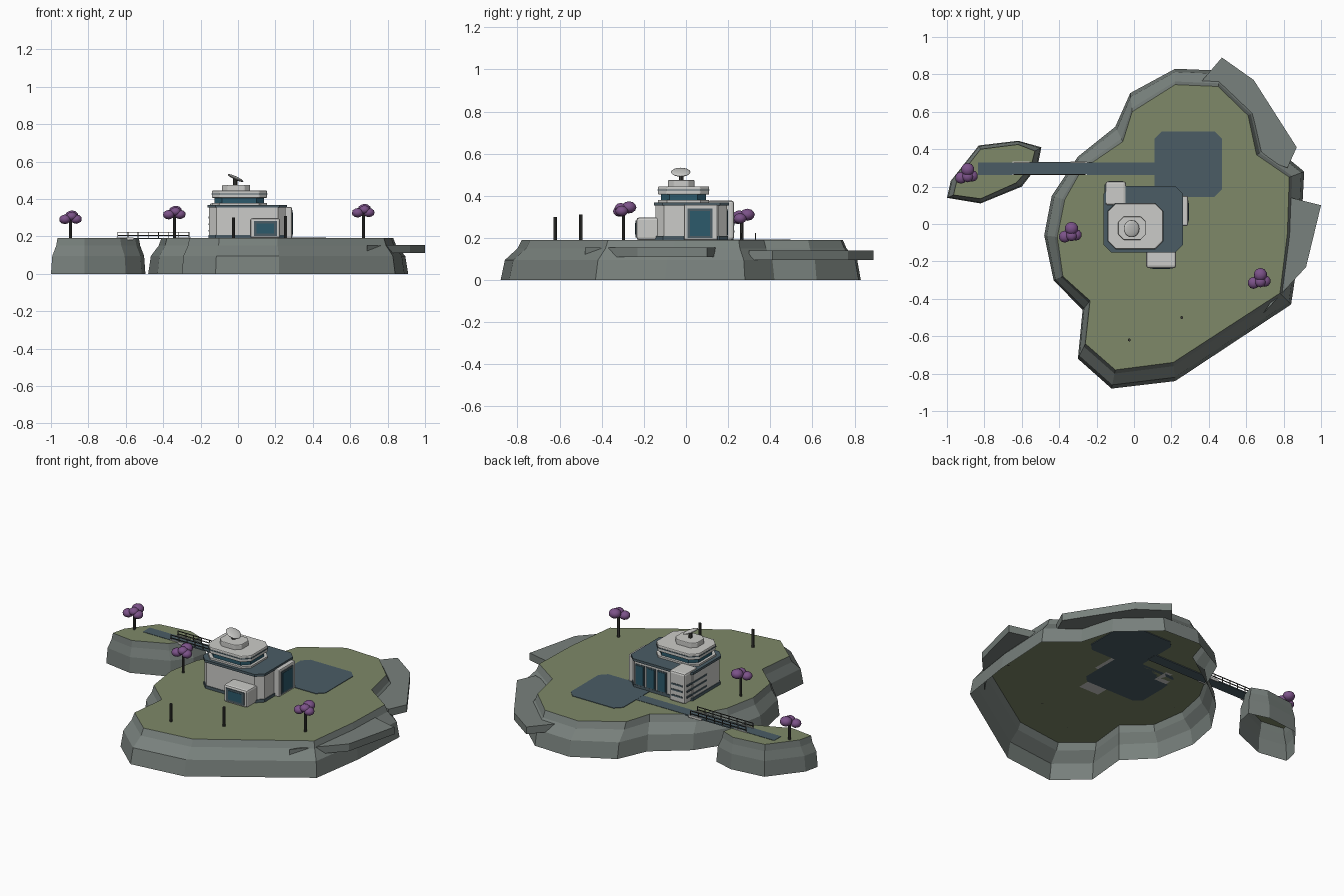
import bpy, bmesh, math
from mathutils import Vector, Matrix

if "Cube" in bpy.data.objects:
    bpy.data.objects.remove(bpy.data.objects["Cube"])


def material(name, rgb):
    m = bpy.data.materials.new(name)
    m.diffuse_color = (*rgb, 1)
    m.use_nodes = True
    m.node_tree.nodes["Principled BSDF"].inputs["Base Color"].default_value = m.diffuse_color
    return m


ROCK = material("grey rock", (0.19, 0.22, 0.205))
GRASS = material("olive grass", (0.21, 0.25, 0.14))
SLATE = material("slate paving", (0.07, 0.108, 0.13))
WHITE = material("off white wall", (0.60, 0.60, 0.58))
GLASS = material("teal glass", (0.025, 0.10, 0.145))
DARK = material("dark post", (0.045, 0.045, 0.04))
PURPLE = material("purple foliage", (0.20, 0.085, 0.25))


def finish(name, bm, *mats):
    bmesh.ops.recalc_face_normals(bm, faces=bm.faces)
    me = bpy.data.meshes.new(name)
    bm.to_mesh(me)
    bm.free()
    for m in mats:
        me.materials.append(m)
    ob = bpy.data.objects.new(name, me)
    bpy.context.collection.objects.link(ob)
    return ob


def bevel(ob, width):
    mod = ob.modifiers.new("soft edges", "BEVEL")
    mod.width = width
    mod.segments = 2
    mod.limit_method = "ANGLE"
    return ob


def prism(name, outline, z0, z1, mat):
    bm = bmesh.new()
    low = [bm.verts.new((x, y, z0)) for x, y in outline]
    high = [bm.verts.new((x, y, z1)) for x, y in outline]
    bm.faces.new(low[::-1])
    bm.faces.new(high)
    n = len(low)
    for i in range(n):
        j = (i + 1) % n
        bm.faces.new((low[i], low[j], high[j], high[i]))
    return finish(name, bm, mat)


def chamfered(x0, x1, y0, y1, c):
    return [(x0 + c, y0), (x1 - c, y0), (x1, y0 + c), (x1, y1 - c),
            (x1 - c, y1), (x0 + c, y1), (x0, y1 - c), (x0, y0 + c)]


def box(name, x0, x1, y0, y1, z0, z1, mat):
    return prism(name, [(x0, y0), (x1, y0), (x1, y1), (x0, y1)], z0, z1, mat)


def cylinder(name, x, y, z0, z1, r, mat, sides=8):
    ring = [(x + r * math.cos(2 * math.pi * i / sides),
             y + r * math.sin(2 * math.pi * i / sides)) for i in range(sides)]
    return prism(name, ring, z0, z1, mat)


TOP = 0.19


def island(name, base, top):
    """Hollow rock wall lofted from base to top outline, closed by grass."""
    bm = bmesh.new()
    rings = []
    for z, t in ((0, 0), (0.095, 0.2), (0.15, 0.8), (TOP, 1)):
        rings.append([bm.verts.new((*Vector(a).lerp(Vector(b), t), z))
                      for a, b in zip(base, top)])
    n = len(base)
    for lo, hi in zip(rings, rings[1:]):
        for i in range(n):
            j = (i + 1) % n
            bm.faces.new((lo[i], lo[j], hi[j], hi[i]))
    bm.faces.new(rings[-1]).material_index = 1
    return finish(name, bm, ROCK, GRASS)


# Islands, counter-clockwise outlines
island("main_island",
       [(-.02, .70), (-.10, .52), (-.30, .36), (-.44, .15), (-.48, -.06), (-.43, -.30),
        (-.275, -.46), (-.30, -.72), (-.12, -.88), (.22, -.84), (.84, -.43), (.89, -.10),
        (.91, .28), (.74, .42), (.68, .62), (.46, .82), (.22, .83)],
       [(-.01, .60), (-.06, .44), (-.28, .29), (-.37, .13), (-.41, -.07), (-.38, -.28),
        (-.235, -.41), (-.26, -.64), (-.10, -.78), (.21, -.74), (.78, -.37), (.82, -.05),
        (.83, .25), (.655, .37), (.61, .58), (.45, .735), (.22, .745)])
island("small_island",
       [(-1, .14), (-.82, .11), (-.60, .20), (-.515, .31), (-.495, .41),
        (-.62, .445), (-.83, .42), (-.98, .23)],
       [(-.965, .155), (-.82, .135), (-.63, .22), (-.55, .31), (-.53, .39),
        (-.62, .425), (-.82, .40), (-.945, .24)])

# Rock ledges
prism("north_ledge", [(.35, .75), (.62, .48), (.66, .36), (.82, .30), (.87, .41),
                      (.64, .77), (.47, .89)], .095, .14, ROCK)
prism("east_ledge", [(.69, -.48), (.92, -.23), (1.0, .10), (.84, .14), (.82, -.10),
                     (.77, -.36)], .11, .155, ROCK)

# Paving and bridge
prism("landing_pad", chamfered(.11, .47, .145, .495, .04), TOP - .004, TOP + .003, SLATE)
box("path", -.835, .12, .262, .33, TOP - .005, TOP + .002, SLATE)
for y in (.264, .330):
    for z in (.205, .222):
        box("bridge_rail", -.645, -.26, y - .002, y + .002, z - .002, z + .002, DARK)
    for i in range(8):
        x = -.643 + i * .381 / 7
        box("rail_post", x - .002, x + .002, y - .002, y + .002, TOP - .005, .222, DARK)
    for x in (-.65, -.34):
        box("bridge_curb", x, x + .09, y - .003, y + .003, TOP - .01, TOP + .005, WHITE)

# Lower storey
prism("plinth", chamfered(-.159, .259, -.149, .199, .04), TOP, .208, SLATE)
prism("ground_floor", chamfered(-.155, .255, -.145, .195, .04), .205, .355, WHITE)
prism("roof", chamfered(-.163, .263, -.153, .203, .042), .353, .368, SLATE)

# Upper storey
prism("upper_base", chamfered(-.14, .155, -.133, .11, .042), .365, .379, WHITE)
prism("window_band", chamfered(-.125, .14, -.118, .095, .04), .379, .41, GLASS)
bevel(prism("upper_floor", chamfered(-.14, .155, -.133, .11, .042), .405, .445, WHITE), .006)
prism("upper_trim", chamfered(-.142, .157, -.135, .112, .042), .424, .430, SLATE)
bevel(prism("roof_tier", chamfered(-.085, .065, -.085, .04, .03), .44, .475, WHITE), .005)

# Dish on mast
cylinder("dish_mast", -.015, -.022, .47, .51, .011, DARK)
bm = bmesh.new()
bmesh.ops.create_uvsphere(bm, u_segments=20, v_segments=10, radius=.046,
                          matrix=Matrix.Translation((-.013, -.025, .512))
                          @ Matrix.Rotation(math.radians(25), 4, "Y")
                          @ Matrix.Diagonal((1, 1, .2, 1)))
for f in bm.faces:
    f.smooth = True
finish("dish", bm, WHITE)

# Front porch
bevel(box("front_porch", .065, .225, -.235, -.12, TOP, .297, WHITE), .012)
box("porch_window", .085, .208, -.239, -.233, .203, .282, SLATE)
box("porch_glass", .10, .193, -.241, -.235, .215, .27, GLASS)

# Side entrance
bevel(box("side_entrance", .24, .288, -.01, .15, TOP, .357, WHITE), .006)
box("side_door", .286, .291, .008, .125, .2, .34, SLATE)
box("side_door_glass", .288, .293, .02, .113, .21, .328, GLASS)

# Back windows
for x in (.0, .075, .15):
    box("back_window_frame", x - .005, x + .061, .193, .198, .208, .338, SLATE)
    box("back_window", x + .003, x + .053, .195, .2, .214, .33, GLASS)

# Service block with vent slots
bevel(box("service_block", -.152, -.043, .10, .228, TOP, .377, WHITE), .012)
for z in (.225, .26, .295):
    box("side_vent", -.158, -.150, .02, .212, z, z + .01, SLATE)
    box("back_vent", -.135, -.06, .226, .231, z, z + .01, SLATE)

# Lone posts
cylinder("south_post", -.025, -.62, TOP, .30, .008, DARK)
cylinder("east_post", .255, -.50, TOP, .31, .008, DARK)

# Trees
for x, y, z in ((-.895, .265, .297), (-.34, -.05, .322), (.67, -.297, .332)):
    cylinder("trunk", x, y, TOP, z, .008, DARK)
    bm = bmesh.new()
    for dx, dy, dz, r in ((-.03, -.018, -.006, .032), (.03, -.008, -.005, .031),
                          (.006, .026, .013, .036), (.006, -.012, .010, .030)):
        bmesh.ops.create_icosphere(bm, subdivisions=2, radius=r,
                                   matrix=Matrix.Translation((x + dx, y + dy, z + dz))
                                   @ Matrix.Diagonal((1, 1, .8, 1)))
    for f in bm.faces:
        f.smooth = True
    finish("foliage", bm, PURPLE)
